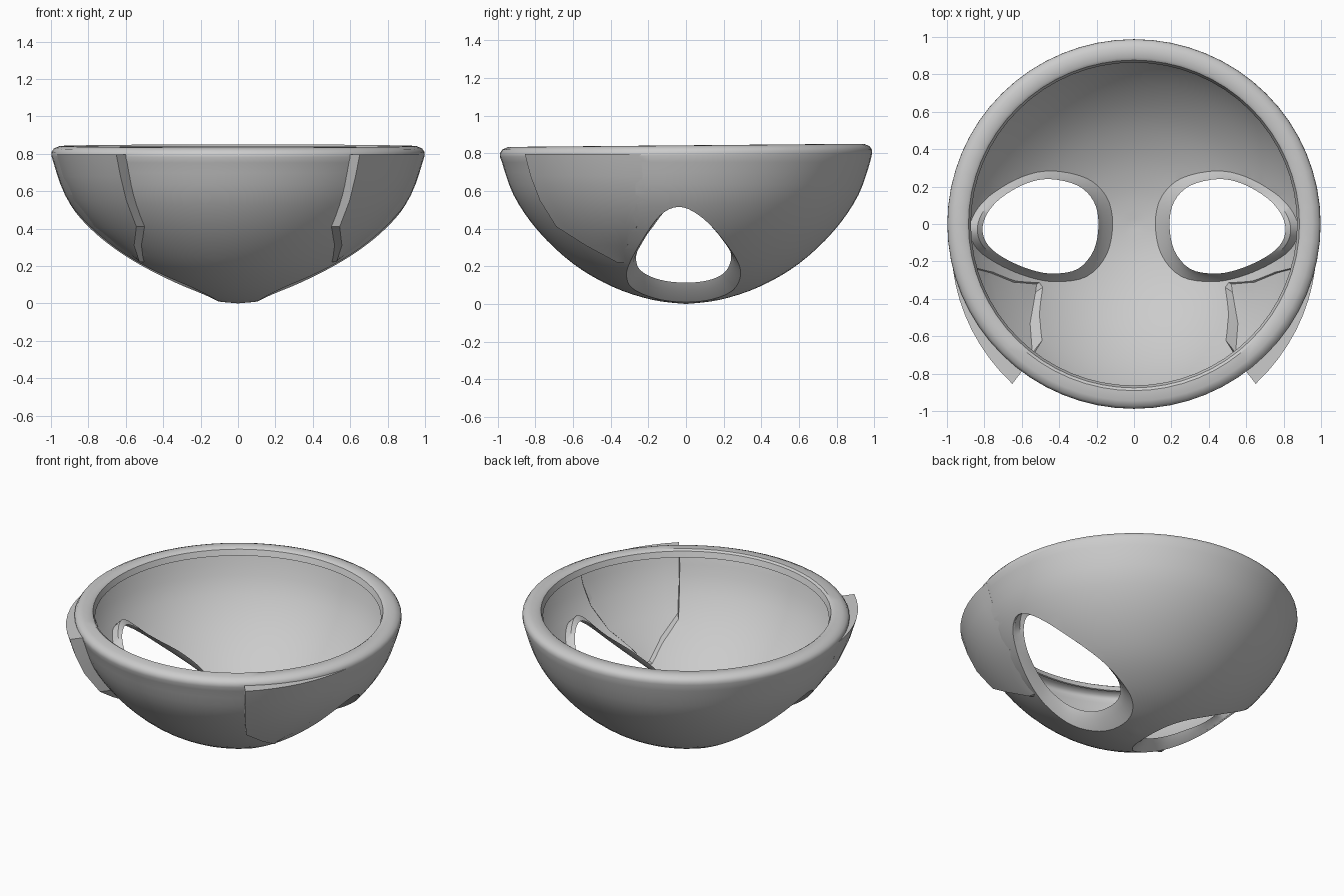
import bpy, bmesh, math
from mathutils import Vector

if "Cube" in bpy.data.objects:
    bpy.data.objects.remove(bpy.data.objects["Cube"])

# ---------- helpers ----------
def smooth_path(pts, n, closed=False):
    """Catmull-Rom samples through 2D points."""
    P = [Vector(p) for p in pts]
    m = len(P)
    g = (lambda i: P[i % m]) if closed else (lambda i: P[max(0, min(m - 1, i))])
    out = []
    for i in range(m if closed else m - 1):
        a, b, c, d = g(i - 1), g(i), g(i + 1), g(i + 2)
        for k in range(n):
            t = k / n
            out.append(0.5 * (2 * b + (c - a) * t + (2 * a - 5 * b + 4 * c - d) * t * t
                              + (3 * b - a - 3 * c + d) * t ** 3))
    if not closed:
        out.append(P[-1])
    return out

def lookup(path, v, key, val):
    """Linear interpolation of a sampled path."""
    if v <= path[0][key]:
        return path[0][val]
    for p, q in zip(path, path[1:]):
        if p[key] <= v <= q[key]:
            return p[val] + (q[val] - p[val]) * (v - p[key]) / max(q[key] - p[key], 1e-9)
    return path[-1][val]

def make(name, verts, faces, mirror=False):
    bm = bmesh.new()
    for s in ((1, -1) if mirror else (1,)):
        vs = [bm.verts.new((v[0] * s, v[1], v[2])) for v in verts]
        for f in faces:
            bm.faces.new([vs[i] for i in f])
    bmesh.ops.recalc_face_normals(bm, faces=bm.faces)
    me = bpy.data.meshes.new(name)
    bm.to_mesh(me)
    bm.free()
    ob = bpy.data.objects.new(name, me)
    bpy.context.collection.objects.link(ob)
    return ob

def finish(ob, cutters=()):
    bpy.ops.object.select_all(action='DESELECT')
    bpy.context.view_layer.objects.active = ob
    ob.select_set(True)
    for c in cutters:
        c.hide_render = True
        mod = ob.modifiers.new("cut", 'BOOLEAN')
        mod.object, mod.operation, mod.solver = c, 'DIFFERENCE', 'EXACT'
        bpy.ops.object.modifier_apply(modifier=mod.name)
        c.hide_set(True)
    bpy.ops.object.shade_smooth_by_angle(angle=math.radians(35))

# ---------- very thin bowl-shaped shell with a folded rim ----------
T = .01
outer = smooth_path([(0, 0), (.18, .022), (.39, .09), (.60, .21), (.79, .385),
                     (.925, .58), (.998, .79)], 4)
lip = smooth_path([(0, .085), (.2, .105), (.38, .165), (.57, .275), (.73, .42),
                   (.82, .58), (.87, .80)], 4)          # height reached by the opening lips
rim = [(.997, .81), (.985, .828), (.955, .841), (.90, .842), (.885, .832), (.872, .795)]
line = list(outer) + [Vector(p) for p in rim]
back = []
for i, p in enumerate(line):
    d = (line[min(i + 1, len(line) - 1)] - line[max(i - 1, 0)]).normalized()
    back.append(Vector((0, T)) if i == 0 else p + Vector((-d.y, d.x)) * T)
profile = line + back[::-1]
N = 64
verts, rings, faces = [], [], []
for r, z in profile:
    ring = []
    for k in range(N if r > 0 else 1):
        a = 2 * math.pi * k / N
        y = -.99 * r * math.cos(a)
        ring.append(len(verts))
        verts.append((r * math.sin(a), y, z + (.009 * y if z > .77 else 0)))
    rings.append(ring)
for A, B in zip(rings, rings[1:]):
    for k in range(N):
        f = [A[k % len(A)], A[(k + 1) % len(A)], B[(k + 1) % len(B)], B[k % len(B)]]
        faces.append(list(dict.fromkeys(f)))
shell = make("shell", verts, faces)

# ---------- side openings: cutter loops and inward flange from one outline ----------
outline = smooth_path([(.19, 0), (.215, .12), (.30, .205), (.45, .24), (.58, .215),
                       (.71, .14), (.785, .055), (.81, -.035), (.775, -.12), (.68, -.19),
                       (.55, -.245), (.43, -.265), (.30, -.24), (.215, -.14)], 4, True)
M = len(outline)
cut, flange = [[], [], [], []], [[], [], []]

def on(p, cx, sx, sy, path):
    q = Vector((cx + (p.x - .5) * sx, (p.y + .012) * sy - .012, 0))
    q.z = lookup(path, q.length, 0, 1)
    return q

for p in outline:
    out = on(p, .496, 1.26, 1.2, outer)
    half = on(p, .50, 1.09, 1.07, lip) * .6 + on(p, .50, 1.09, 1.07, outer) * .4
    mid = on(p, .50, 1, 1, lip)
    mid.z += .01 - .03 * max(0, p.x - .6) / .2
    ext = out + (out - mid) * .4 + Vector((0, 0, -.04))
    for L, q in zip(cut, (ext, out, mid, mid + Vector((-.01, 0, .15)))):
        L.append(q)
    for L, q in zip(flange, (out, half, mid)):
        L.append(q)

def loft(n):
    return [(i * M + k, i * M + (k + 1) % M, (i + 1) * M + (k + 1) % M, (i + 1) * M + k)
            for i in range(n - 1) for k in range(M)]

cv = [q for L in cut for q in L] + [Vector((.78, 0, -.08)), sum(cut[3], Vector()) / M]
cf = loft(4)
for k in range(M):
    cf += [(k, (k + 1) % M, 4 * M), (3 * M + k, 3 * M + (k + 1) % M, 4 * M + 1)]
opening_cutter = make("opening_cutter", cv, cf, mirror=True)
finish(make("opening_flanges", [q for L in flange for q in L], loft(3), mirror=True))

# ---------- raised cheek panels: stepped at the front, fading backwards ----------
# rows: height, front angle, back angle, front step
rows = [(.795, 37, 76, .083), (.68, 37, 76, .08), (.55, 37.3, 75, .077),
        (.41, 38, 71, .072), (.31, 46, 64, .055), (.22, 55, 58, .03)]
C, R = 9, 6
gid = lambda s, i, k: s * R * C + i * C + k

def cheek(name, depth, solid):
    v, f = [], []
    for inside in (0, 1):
        for z, a0, a1, off in rows:
            for k in range(C):
                t = k / (C - 1)
                a = math.radians(a0 + (a1 - a0) * t)
                r = lookup(outer, z, 1, 0) + (-depth if inside else off * (1 - t))
                v.append((r * math.sin(a), -.99 * r * math.cos(a), z))
    for s in ((0, 1) if solid else (0,)):
        f += [(gid(s, i, k), gid(s, i, k + 1), gid(s, i + 1, k + 1), gid(s, i + 1, k))
              for i in range(R - 1) for k in range(C - 1)]
    for k in (0, C - 1):
        f += [(gid(0, i, k), gid(0, i + 1, k), gid(1, i + 1, k), gid(1, i, k))
              for i in range(R - 1)]
    for i in (0, R - 1):
        f += [(gid(0, i, k), gid(0, i, k + 1), gid(1, i, k + 1), gid(1, i, k))
              for k in range(C - 1)]
    ob = make(name, v, f, mirror=True)
    bm = bmesh.new()
    bm.from_mesh(ob.data)
    loose = [x for x in bm.verts if not x.link_faces]
    bmesh.ops.delete(bm, geom=loose, context='VERTS')
    bm.to_mesh(ob.data)
    bm.free()
    return ob

panel_cutter = cheek("panel_cutter", .045, True)
finish(cheek("cheek_panels", .012, False))
finish(shell, (opening_cutter, panel_cutter))
